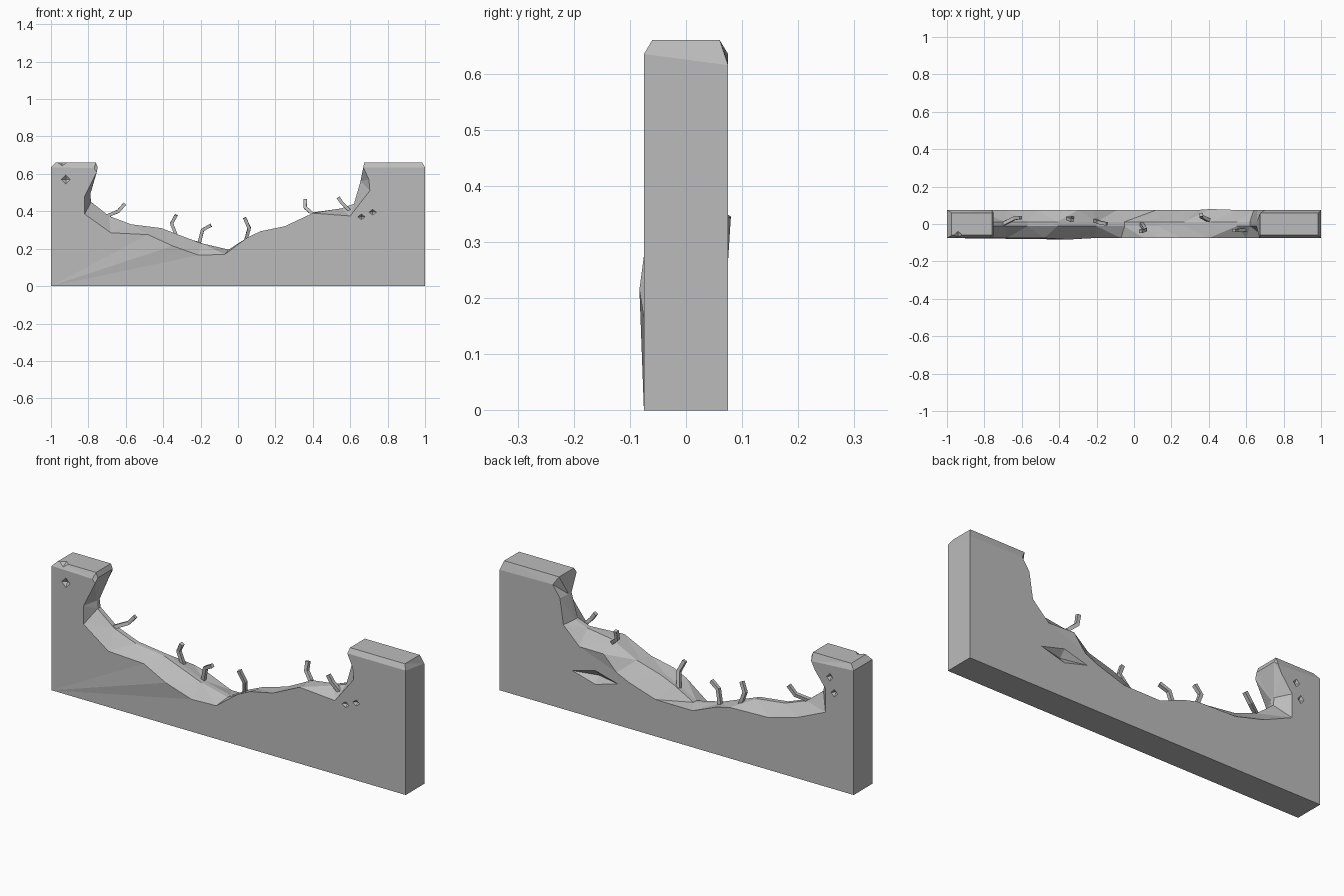
import bpy
import bmesh
from mathutils import Vector

cube = bpy.data.objects.get("Cube")
if cube:
    bpy.data.objects.remove(cube, do_unlink=True)

# Single concrete colour
concrete = bpy.data.materials.new("concrete_grey")
concrete.use_nodes = True
grey = (0.5, 0.5, 0.5, 1)
concrete.diffuse_color = grey
concrete.node_tree.nodes["Principled BSDF"].inputs["Base Color"].default_value = grey


def mesh_object(name, bm):
    """Turn a bmesh into a flat shaded concrete object."""
    bmesh.ops.recalc_face_normals(bm, faces=bm.faces)
    mesh = bpy.data.meshes.new(name)
    bm.to_mesh(mesh)
    bm.free()
    mesh.materials.append(concrete)
    obj = bpy.data.objects.new(name, mesh)
    bpy.context.collection.objects.link(obj)
    return obj


# Broken top edge, left to right: (x, z) on the front face, ridge and back face
HALF = 0.075
stations = [
    ((-1, .635), (-.975, .66), (-1, .635)),
    ((-.77, .63), (-.76, .66), (-.76, .62)),
    ((-.755, .61), (-.75, .635), (-.78, .58)),
    ((-.82, .48), (-.79, .49), (-.84, .5)),
    ((-.82, .385), (-.785, .45), (-.84, .38)),
    ((-.68, .285), (-.69, .375), (-.68, .31)),
    ((-.48, .275), (-.57, .33), (-.52, .267)),
    ((-.35, .215), (-.41, .31), (-.3, .26)),
    ((-.21, .165), (-.2, .23), (-.22, .24)),
    ((-.07, .17), (-.05, .195), (-.09, .187)),
    ((.05, .26), (.06, .255), (.12, .188)),
    ((.12, .293), (.13, .285), (.27, .235)),
    ((.25, .32), (.27, .325), (.34, .267)),
    ((.4, .39), (.41, .395), (.41, .345)),
    ((.6, .375), (.55, .415), (.55, .343)),
    ((.705, .51), (.62, .44), (.64, .43)),
    ((.7, .57), (.655, .56), (.66, .56)),
    ((.67, .635), (.675, .66), (.7, .62)),
    ((1, .635), (.985, .66), (1, .615)),
]
BULGE_FRONT, BULGE_BACK = 7, 13

# Wall body: loft front edge, two ridge lines and back edge
bm = bmesh.new()
rows = []
for i, (front, ridge, back) in enumerate(stations):
    spread = 0.06 if ridge[1] > 0.6 else 0.012
    y_front = -HALF - (0.008 if i == BULGE_FRONT else 0)
    y_back = HALF + (0.005 if i == BULGE_BACK else 0)
    ring = [(front, y_front), (ridge, -spread), (ridge, spread), (back, y_back)]
    rows.append([bm.verts.new((p[0], y, p[1])) for p, y in ring])

for a, b in zip(rows, rows[1:]):
    for j in range(3):
        bm.faces.new((a[j], a[j + 1], b[j + 1], b[j]))

left_base, right_base = [
    [bm.verts.new((x, y, 0)) for y in (-HALF, HALF)] for x in (-1, 1)
]
bm.faces.new([r[0] for r in rows] + [right_base[0], left_base[0]])
bm.faces.new([r[-1] for r in rows] + [right_base[1], left_base[1]])
bm.faces.new(left_base + right_base[::-1])
for base, ring in ((left_base, rows[0]), (right_base, rows[-1])):
    bm.faces.new((base[0], base[1], ring[3], ring[0]))
    bm.faces.new(ring)
bm.normal_update()
bmesh.ops.triangulate(bm, faces=bm.faces)
wall = mesh_object("broken_wall", bm)

# Chips and pits: octahedral cutters (centre, size)
pits = [
    ((-.92, -HALF, .57), (.024, .015, .024)),
    ((-.94, -HALF, .665), (.05, .045, .025)),
    ((.66, -HALF, .37), (.02, .015, .015)),
    ((.72, -HALF, .395), (.02, .015, .015)),
    ((-.865, HALF, .565), (.018, .015, .02)),
    ((-.89, HALF, .49), (.018, .015, .02)),
    ((.46, HALF, .21), (.13, .03, .035)),
]
bm = bmesh.new()
for centre, size in pits:
    made = bmesh.ops.create_uvsphere(bm, u_segments=4, v_segments=2, radius=1)
    bmesh.ops.scale(bm, vec=size, verts=made["verts"])
    bmesh.ops.translate(bm, vec=centre, verts=made["verts"])
cutter = mesh_object("pit_cutter", bm)
cutter.hide_render = True

chip = wall.modifiers.new("chips", "BOOLEAN")
chip.object = cutter
chip.operation = "DIFFERENCE"
chip.solver = "EXACT"
bpy.context.view_layer.objects.active = wall
bpy.ops.object.modifier_apply(modifier=chip.name)
bpy.data.objects.remove(cutter, do_unlink=True)


# Bent reinforcement bars: swept square section
def bar(name, points, radius=0.009):
    bm = bmesh.new()
    pts = [Vector(p) for p in points]
    rings = []
    for i, p in enumerate(pts):
        along = (pts[min(i + 1, len(pts) - 1)] - pts[max(i - 1, 0)]).normalized()
        side = along.cross(Vector((0, 1, 0))).normalized()
        depth = along.cross(side)
        rings.append([bm.verts.new(p + radius * (s * side + d * depth))
                      for s, d in ((1, 1), (-1, 1), (-1, -1), (1, -1))])
    for a, b in zip(rings, rings[1:]):
        for j in range(4):
            k = (j + 1) % 4
            bm.faces.new((a[j], a[k], b[k], b[j]))
    bm.faces.new(rings[0])
    bm.faces.new(rings[-1])
    return mesh_object(name, bm)


bars = [
    [(-.7, 0, .375), (-.64, .03, .4), (-.605, .035, .44)],
    [(-.33, .03, .27), (-.355, .03, .335), (-.33, .02, .38)],
    [(-.21, .02, .22), (-.19, .01, .3), (-.145, 0, .325)],
    [(.04, 0, .24), (.06, -.03, .31), (.035, -.04, .365)],
    [(.4, .02, .385), (.36, .04, .42), (.36, .05, .465)],
    [(.6, -.03, .4), (.555, -.035, .445), (.535, -.035, .475)],
]
for n, path in enumerate(bars, 1):
    bar(f"reinforcement_bar_{n}", path)
